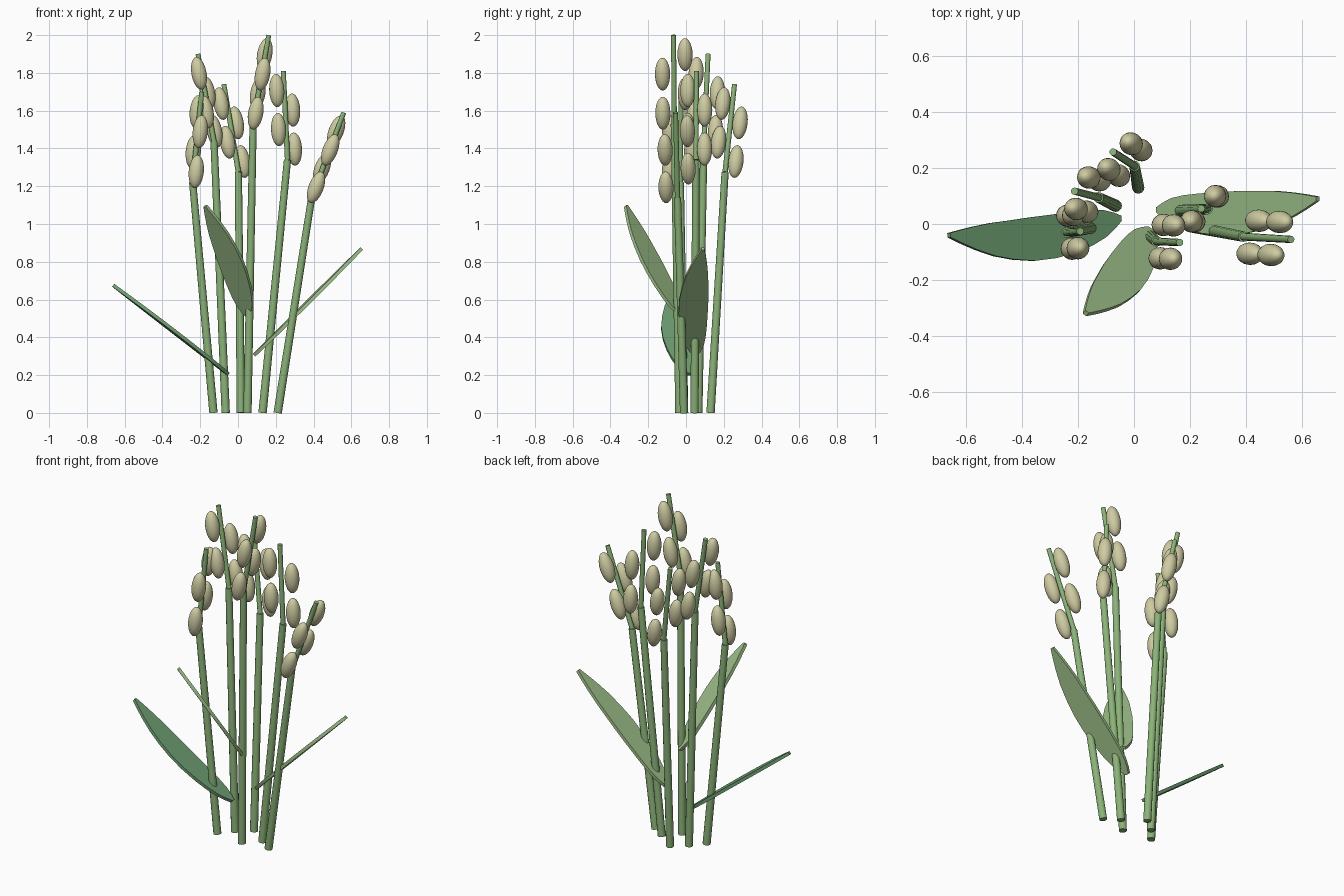
import bpy, bmesh, math
from mathutils import Vector, Matrix

if "Cube" in bpy.data.objects:
    bpy.data.objects.remove(bpy.data.objects["Cube"])


def material(name, rgb):
    m = bpy.data.materials.new(name)
    m.diffuse_color = (*rgb, 1)
    m.use_nodes = True
    m.node_tree.nodes["Principled BSDF"].inputs["Base Color"].default_value = m.diffuse_color
    return m


STEM = material("stem_green", (0.26, 0.45, 0.19))
GRAIN = material("grain_cream", (0.62, 0.60, 0.36))
LEAF = material("leaf_light", (0.35, 0.54, 0.26))
LEAF_DARK = material("leaf_dark", (0.16, 0.35, 0.17))


def finish(bm, name, mat, angle=40):
    bmesh.ops.recalc_face_normals(bm, faces=bm.faces)
    me = bpy.data.meshes.new(name)
    bm.to_mesh(me)
    bm.free()
    me.materials.append(mat)
    ob = bpy.data.objects.new(name, me)
    bpy.context.collection.objects.link(ob)
    bpy.ops.object.select_all(action='DESELECT')
    ob.select_set(True)
    bpy.context.view_layer.objects.active = ob
    bpy.ops.object.shade_smooth_by_angle(angle=math.radians(angle))
    return ob


def aligned(direction, centre):
    rot = Vector((0, 0, 1)).rotation_difference(direction)
    return Matrix.Translation(centre) @ rot.to_matrix().to_4x4()


def rod(name, a, b, r1, r2):
    bm = bmesh.new()
    bmesh.ops.create_cone(bm, cap_ends=True, segments=12, radius1=r1, radius2=r2,
                          depth=(b - a).length, matrix=aligned(b - a, (a + b) / 2))
    finish(bm, name, STEM)


def grain(name, centre, direction):
    bm = bmesh.new()
    m = aligned(direction, centre) @ Matrix.Diagonal((0.04, 0.04, 0.088, 1))
    bmesh.ops.create_uvsphere(bm, u_segments=20, v_segments=12, radius=1, matrix=m)
    finish(bm, name, GRAIN)


# Blade outline: (position along blade, share of half width)
OUTLINE = [(0, .12), (.04, .36), (.1, .63), (.18, .81), (.28, .93), (.4, 1), (.52, 1),
           (.64, .9), (.75, .76), (.85, .54), (.93, .32), (1, .1)]


def leaf(name, base, tip, half_width, bow, mat):
    # flat blade, level across, bowed sideways
    base, tip = Vector(base), Vector(tip)
    d = (tip - base).normalized()
    side = Vector((0, 0, 1)).cross(d).normalized()
    n = d.cross(side) * 0.009
    rows = []
    bm = bmesh.new()
    for s, w in OUTLINE:
        c = base.lerp(tip, s) + side * bow * math.sin(math.pi * s)
        e = side * half_width * w
        rows.append([bm.verts.new(p) for p in (c + e + n, c - e + n, c - e - n, c + e - n)])
    for a, b in zip(rows, rows[1:]):
        for i in range(4):
            j = (i + 1) % 4
            bm.faces.new((a[i], a[j], b[j], b[i]))
    bm.faces.new(rows[0])
    bm.faces.new(rows[-1])
    finish(bm, name, mat, 30)


# Stems: base, neck, tip, and the side the first grain sits on
PLANTS = [
    ((.21, -.01, 0), (.39, -.045, 1.14), (.56, -.055, 1.59), (.05, -1)),
    ((.13, .045, 0), (.262, .053, 1.34), (.24, .055, 1.81), (.66, .75)),
    ((.05, -.035, 0), (.08, -.062, 1.53), (.163, -.066, 2.0), (.06, -1)),
    ((.015, .13, 0), (.002, .207, 1.275), (-.075, .257, 1.74), (.52, .85)),
    ((-.065, .065, 0), (-.127, .095, 1.435), (-.212, .117, 1.9), (.22, .97)),
    ((-.13, -.01, 0), (-.24, -.03, 1.22), (-.192, -.026, 1.7), (.22, -.97)),
]
for k, (base, neck, tip, side) in enumerate(PLANTS, 1):
    base, neck, tip = Vector(base), Vector(neck), Vector(tip)
    off = Vector((*side, 0)).normalized() * 0.06
    rod(f"stem_{k}", base, neck, 0.022, 0.019)
    rod(f"ear_stalk_{k}", neck, tip, 0.014, 0.013)
    # four grains alternating along the stalk
    for i in range(4):
        c = neck.lerp(tip, 0.12 + 0.22 * i) + off * (-1) ** i
        grain(f"grain_{k}_{i + 1}", c, tip - neck)

# Leaves
leaf("leaf_left", (-.05, .02, .205), (-.66, -.04, .675), .078, .043, LEAF_DARK)
leaf("leaf_right", (.085, .05, .305), (.655, .09, .87), .077, -.03, LEAF)
leaf("leaf_front", (.055, -.02, .51), (-.172, -.318, 1.095), .08, .025, LEAF)
